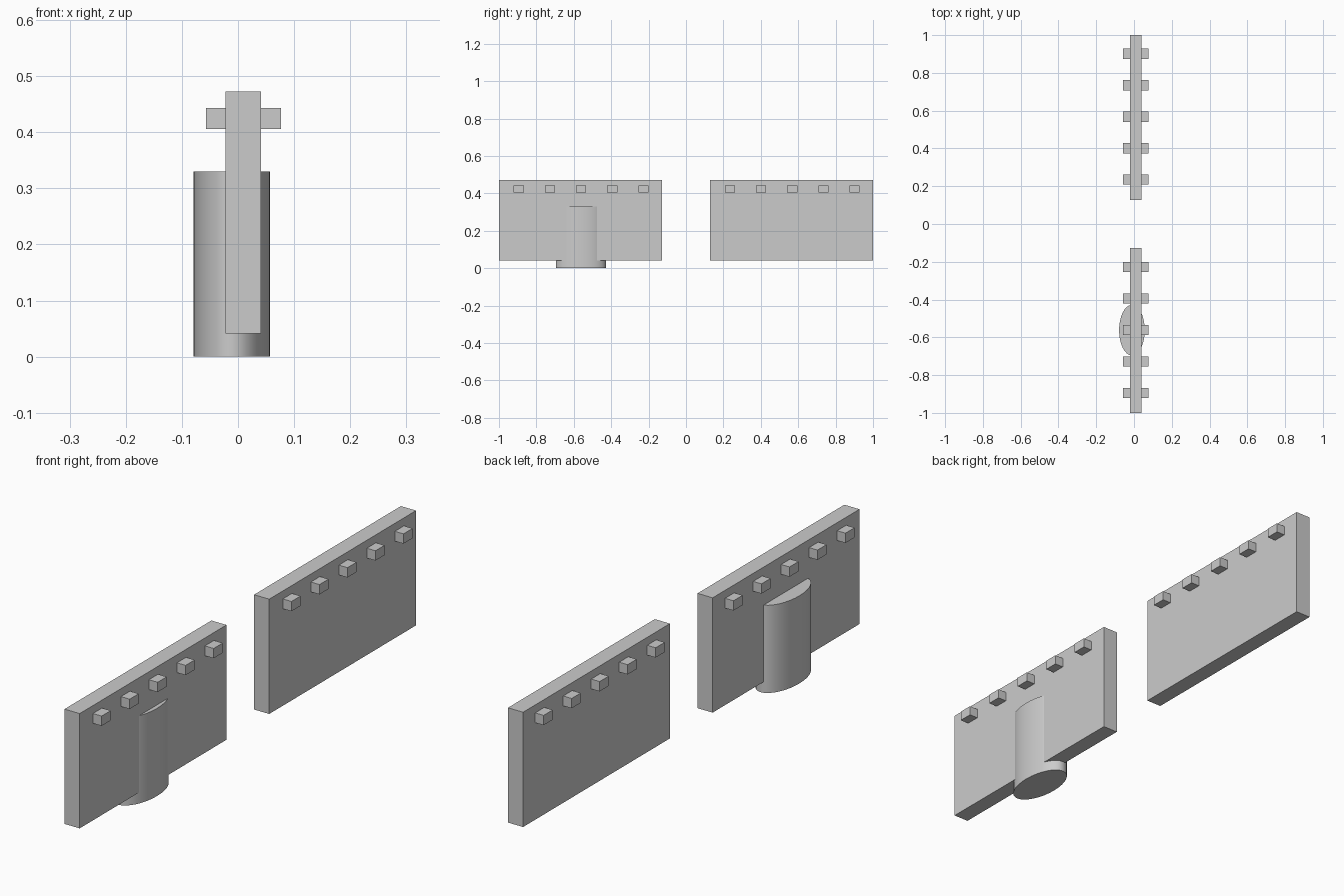
import bpy

if "Cube" in bpy.data.objects:
    bpy.data.objects.remove(bpy.data.objects["Cube"])


def box(name, lo, hi):
    center = [(a + b) / 2 for a, b in zip(lo, hi)]
    bpy.ops.mesh.primitive_cube_add(size=1, location=center)
    ob = bpy.context.object
    ob.name = name
    ob.scale = [b - a for a, b in zip(lo, hi)]
    bpy.ops.object.transform_apply(location=False, rotation=False, scale=True)
    return ob


# Two upright panels with a gap between them
box("front_panel", (-0.022, -1.0, 0.041), (0.041, -0.127, 0.473))
box("back_panel", (-0.022, 0.127, 0.041), (0.041, 1.0, 0.473))

# Row of short pegs passing through each panel near the top
for side, first in (("front", -0.894), ("back", 0.235)):
    for i in range(5):
        y = first + i * 0.1665
        box(f"{side}_peg_{i + 1}", (-0.057, y - 0.027, 0.406), (0.077, y + 0.027, 0.443))

# Oval post around the front panel, reaching the floor
bpy.ops.mesh.primitive_cylinder_add(vertices=32, radius=1, depth=0.33,
                                    location=(-0.011, -0.562, 0.165))
post = bpy.context.object
post.name = "oval_post"
post.scale = (0.068, 0.134, 1)
bpy.ops.object.transform_apply(location=False, rotation=False, scale=True)
bpy.ops.object.shade_smooth_by_angle()
